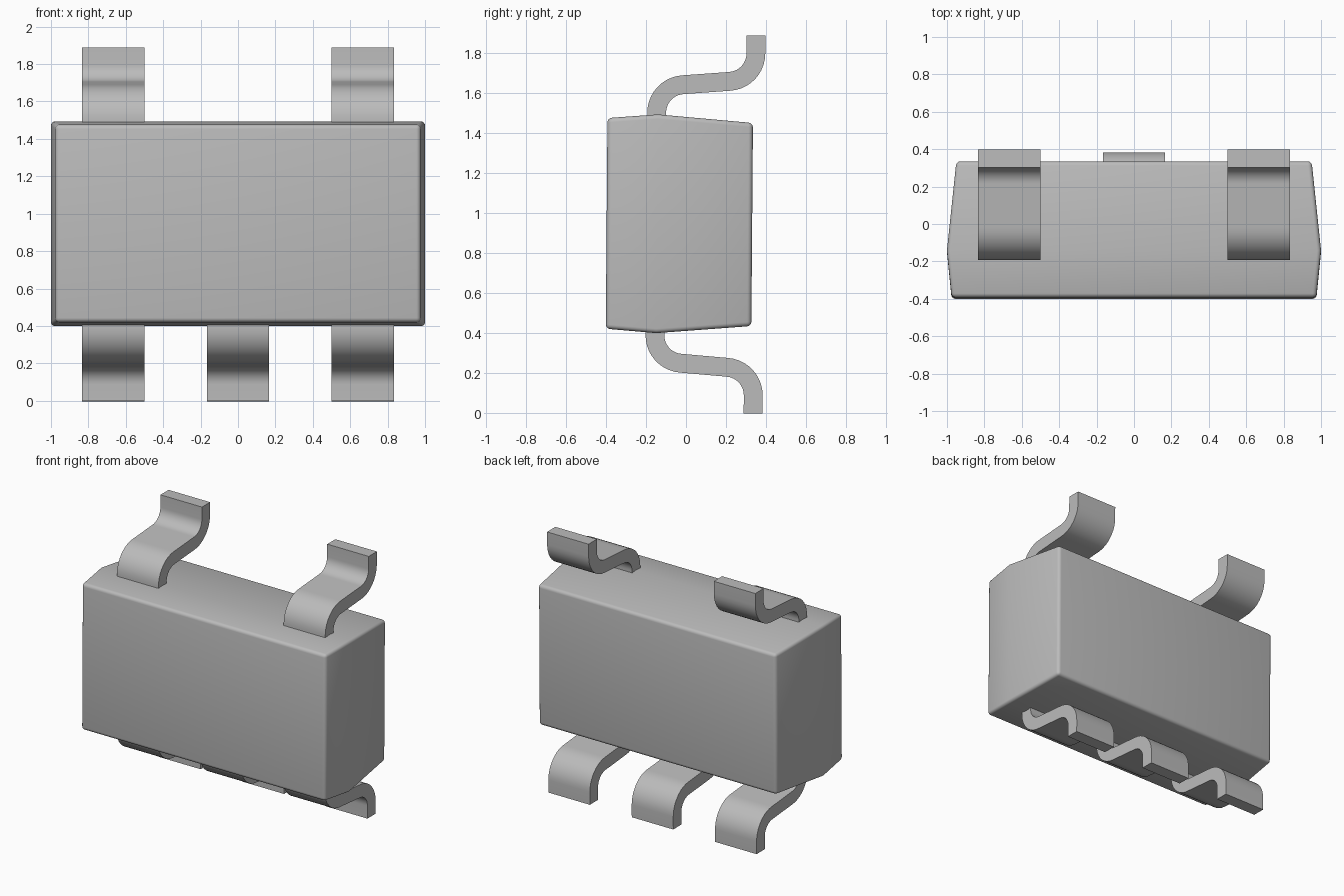
import bpy, bmesh
from math import radians, cos, sin
from mathutils import Matrix

cube = bpy.data.objects.get("Cube")
if cube:
    bpy.data.objects.remove(cube, do_unlink=True)

MID = 0.945            # height of the symmetry plane
grey = bpy.data.materials.new("light_grey")
grey.use_nodes = True
COLOUR = (0.5, 0.5, 0.5, 1)
grey.diffuse_color = COLOUR
grey.node_tree.nodes["Principled BSDF"].inputs["Base Color"].default_value = COLOUR
# slight lean of the whole component
LEAN = Matrix.Translation((0, 0, MID)) @ Matrix.Rotation(radians(-0.45), 4, 'X')


def finish(name, bm, angle):
    bmesh.ops.recalc_face_normals(bm, faces=bm.faces)
    mesh = bpy.data.meshes.new(name)
    bm.to_mesh(mesh)
    bm.free()
    mesh.materials.append(grey)
    obj = bpy.data.objects.new(name, mesh)
    bpy.context.collection.objects.link(obj)
    obj.matrix_world = LEAN
    bpy.ops.object.select_all(action='DESELECT')
    obj.select_set(True)
    bpy.context.view_layer.objects.active = obj
    bpy.ops.object.shade_smooth_by_angle(angle=radians(angle))
    return obj


# Moulded body: three rectangles along the depth, widest at the parting line
bm = bmesh.new()
rings = []
for y, w, h in ((-0.397, 0.975, 0.527), (-0.145, 1.0, 0.547), (0.331, 0.95, 0.508)):
    rings.append([bm.verts.new((sx * w, y, sz * h))
                  for sx, sz in ((-1, -1), (1, -1), (1, 1), (-1, 1))])
for a, b in zip(rings, rings[1:]):
    for i in range(4):
        j = (i + 1) % 4
        bm.faces.new((a[i], a[j], b[j], b[i]))
bm.faces.new(rings[0])
bm.faces.new(rings[-1])
bmesh.ops.recalc_face_normals(bm, faces=bm.faces)
sharp = [e for e in bm.edges if e.calc_face_angle() > radians(40)]
bmesh.ops.bevel(bm, geom=sharp, offset=0.022, segments=4, profile=0.5,
                affect='EDGES', clamp_overlap=True)
finish("body", bm, 35)


# Bent leads: an S-shaped strip swept from the body out to the foot
def arc(cy, cz, start, end, steps=10):
    for k in range(steps + 1):
        t = radians(start + (end - start) * k / steps)
        yield cy, cz, cos(t), sin(t)


def lead(name, x, side, half=0.166, r=0.14, th=0.047):
    pairs = [((-0.198, 0.45), (-0.104, 0.45))]
    for cy, cz, c, s in arc(-0.011, 0.557, 180, 94):
        pairs.append(((cy + (r + th) * c, cz + (r + th) * s),
                      (cy + (r - th) * c, cz + (r - th) * s)))
    for cy, cz, c, s in arc(0.203, 0.855, -86, 0):
        pairs.append(((cy + (r - th) * c, cz + (r - th) * s),
                      (cy + (r + th) * c, cz + (r + th) * s)))
    pairs.append(((0.296, MID), (0.39, MID)))
    bm = bmesh.new()
    loops = []
    for p, q in pairs:
        loops.append([bm.verts.new((x + dx * half, y, side * z))
                      for dx, (y, z) in ((-1, p), (1, p), (1, q), (-1, q))])
    for a, b in zip(loops, loops[1:]):
        for i in range(4):
            j = (i + 1) % 4
            bm.faces.new((a[i], a[j], b[j], b[i]))
    bm.faces.new(loops[0])
    bm.faces.new(loops[-1])
    finish(name, bm, 35)


for label, x in (("right", -0.667), ("left", 0.667)):
    lead("upper_lead_" + label, x, 1)
    lead("lower_lead_" + label, x, -1)
lead("lower_lead_middle", 0, -1)
